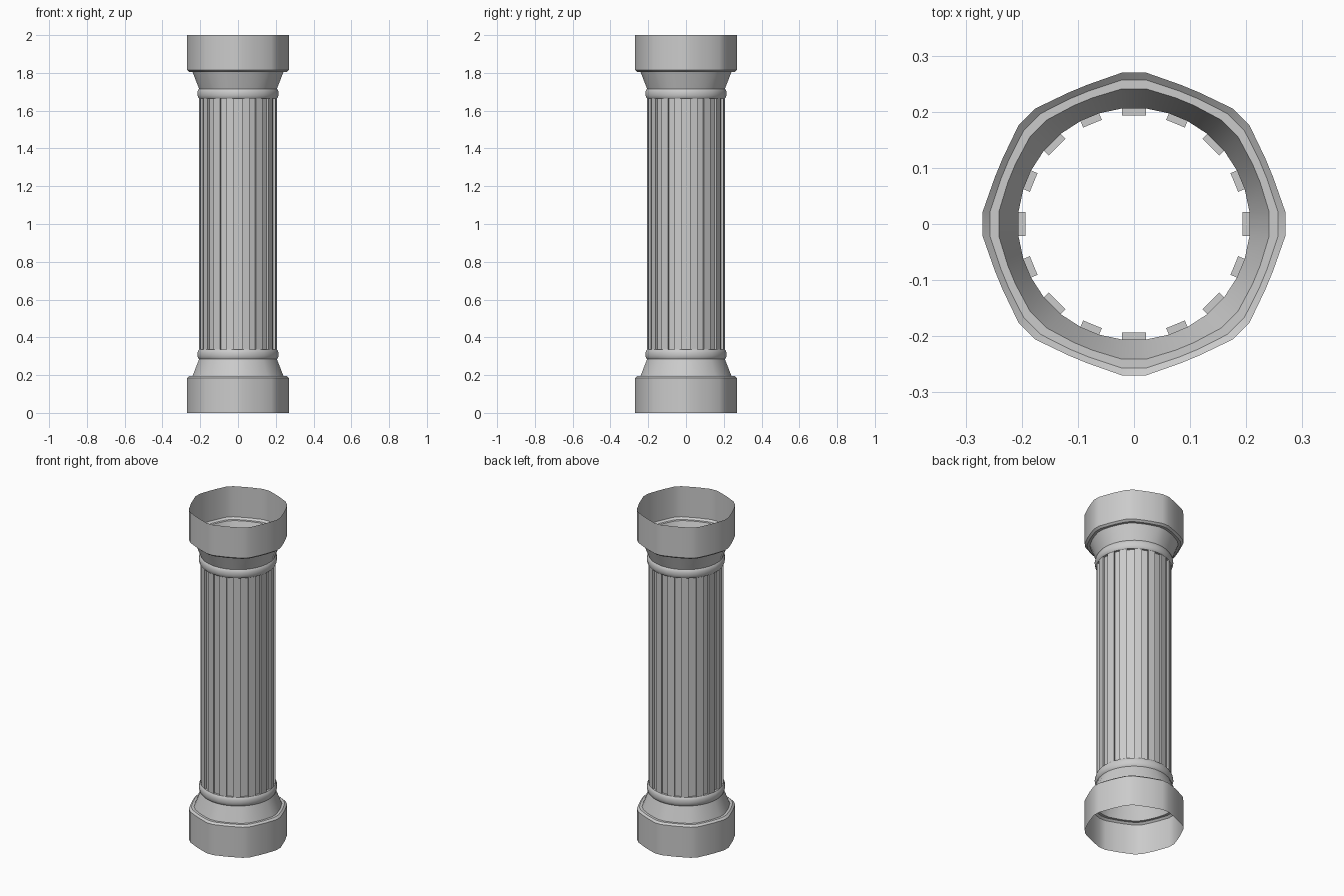
import bpy, bmesh, math

if "Cube" in bpy.data.objects:
    bpy.data.objects.remove(bpy.data.objects["Cube"])

# lower half profile: (radius, height); the upper half mirrors it about z = 1
LOWER = [(0.270, 0.0), (0.270, 0.185), (0.257, 0.195), (0.241, 0.195),
         (0.206, 0.284), (0.211, 0.290), (0.214, 0.300), (0.215, 0.310),
         (0.214, 0.320), (0.211, 0.330), (0.206, 0.336)]
PROFILE = LOWER + [(r, 2 - z) for r, z in reversed(LOWER)]
SHAFT = len(LOWER) - 1          # band of the profile that carries the flutes
FLUTES = 16
DEPTH = 0.0125


def ring(bm, r, z):
    """Two points per flute; odd flats sit slightly closer on wide rings."""
    verts = []
    for k in range(FLUTES):
        a = 2 * math.pi * k / FLUTES
        half = 0.018 if k % 2 else 0.021
        d = r - (0.14 * max(r - 0.206, 0) if k % 2 else 0)
        for t in (-half, half):
            verts.append(bm.verts.new((d * math.cos(a) - t * math.sin(a),
                                       d * math.sin(a) + t * math.cos(a), z)))
    return verts


def band(bm, lo, hi, columns):
    n = len(lo)
    for j in columns:
        k = (j + 1) % n
        bm.faces.new((lo[j], lo[k], hi[k], hi[j]))


bm = bmesh.new()
rings = [ring(bm, r, z) for r, z in PROFILE]
n = 2 * FLUTES

# caps, necks, beads and the shaft strips between flutes
for i in range(len(rings) - 1):
    band(bm, rings[i], rings[i + 1], range(1, n, 2) if i == SHAFT else range(n))

# recessed flutes: back, two sides and two ends
lo, hi = rings[SHAFT], rings[SHAFT + 1]
r, z = PROFILE[SHAFT]
ilo, ihi = ring(bm, r - DEPTH, z), ring(bm, r - DEPTH, 2 - z)
band(bm, ilo, ihi, range(0, n, 2))
for j in range(0, n, 2):
    k = j + 1
    bm.faces.new((lo[j], ilo[j], ihi[j], hi[j]))
    bm.faces.new((ilo[k], lo[k], hi[k], ihi[k]))
    bm.faces.new((lo[j], lo[k], ilo[k], ilo[j]))
    bm.faces.new((hi[k], hi[j], ihi[j], ihi[k]))

mesh = bpy.data.meshes.new("fluted_column")
bm.to_mesh(mesh)
bm.free()
column = bpy.data.objects.new("fluted_column", mesh)
bpy.context.collection.objects.link(column)

# smooth surfaces with crisp flute and ledge edges
bpy.context.view_layer.objects.active = column
column.select_set(True)
bpy.ops.object.shade_smooth_by_angle(angle=math.radians(32))
